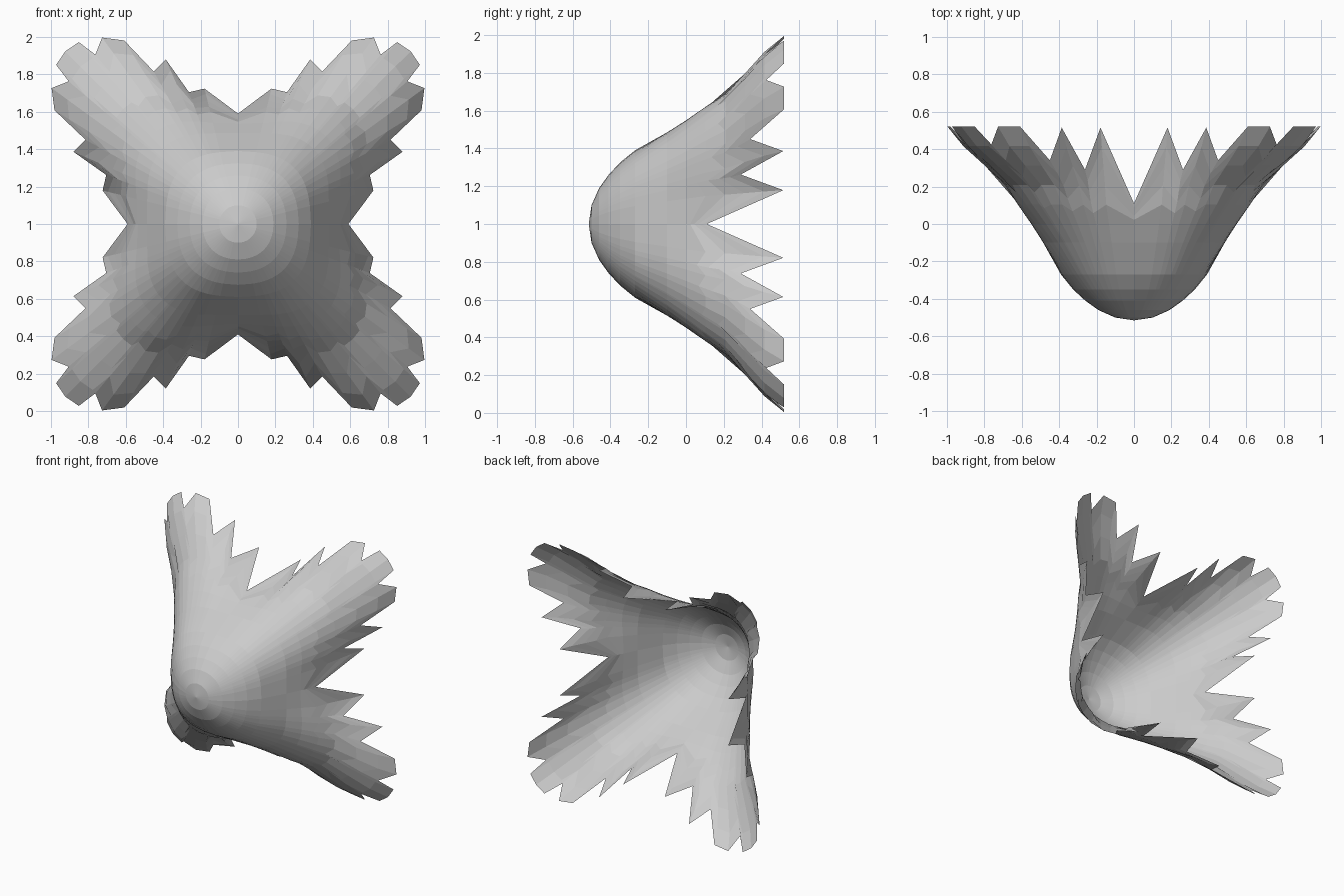
import bpy, bmesh
from math import sin, cos, radians

cube = bpy.data.objects.get("Cube")
if cube:
    bpy.data.objects.remove(cube, do_unlink=True)

FRONT = -0.515
OUTER_RINGS = 5

# Depth, radius along the axes, radius along the diagonals
PROFILE = [(-0.515, 0.0, 0.0), (-0.5, 0.1, 0.1), (-0.46, 0.19, 0.195), (-0.41, 0.26, 0.27),
           (-0.35, 0.325, 0.345), (-0.27, 0.39, 0.425), (-0.1, 0.485, 0.57), (0.0, 0.535, 0.665),
           (0.11, 0.59, 0.775), (0.23, 0.6, 0.89), (0.34, 0.61, 1.08),
           (0.43, 0.62, 1.21), (0.52, 0.63, 1.305)]
CAP = [row[0] for row in PROFILE[1:8]]

# Jagged rim of one eighth: angle from the axis, depth where the sheet ends
RIM = [(0, 0.11), (13.9, 0.515), (20.4, 0.29), (23.7, 0.515), (28.9, 0.34),
       (31.8, 0.52), (36.1, 0.52), (40.1, 0.425), (41.2, 0.52), (45, 0.52)]


def radius(angle, depth):
    """Rounded square that grows four arms towards the back."""
    for (y0, a0, d0), (y1, a1, d1) in zip(PROFILE, PROFILE[1:]):
        if depth <= y1 + 1e-6:
            t = (depth - y0) / (y1 - y0)
            axis, diagonal = a0 + t * (a1 - a0), d0 + t * (d1 - d0)
            return axis + (diagonal - axis) * abs(sin(2 * angle)) ** 2.3
    return diagonal


# Mirror the eighth into a quarter, then repeat it round the centre
quarter = RIM + [(90 - a, y) for a, y in reversed(RIM[1:-1])]
columns = [(radians(a + 90 * q), y) for q in range(4) for a, y in quarter]

bm = bmesh.new()
centre = bm.verts.new((0, FRONT, 1))
strips = []
for angle, end in columns:
    # Shared rings on the cap, then rings spread out to the rim
    outer = [CAP[-1] + (end - CAP[-1]) * (i + 1) / OUTER_RINGS for i in range(OUTER_RINGS)]
    strip = []
    for depth in CAP + outer:
        r = radius(angle, depth)
        strip.append(bm.verts.new((r * sin(angle), depth, 1 + r * cos(angle))))
    strips.append(strip)

for a, b in zip(strips, strips[1:] + strips[:1]):
    bm.faces.new((centre, a[0], b[0]))
    for i in range(len(a) - 1):
        bm.faces.new((a[i], a[i + 1], b[i + 1], b[i]))

bmesh.ops.recalc_face_normals(bm, faces=bm.faces)
bm.faces.ensure_lookup_table()
if bm.faces[0].normal.y > 0:
    bmesh.ops.reverse_faces(bm, faces=bm.faces)

mesh = bpy.data.meshes.new("four_armed_sheet")
bm.to_mesh(mesh)
bm.free()
sheet = bpy.data.objects.new("four_armed_sheet", mesh)
bpy.context.collection.objects.link(sheet)

# Plain grey
grey = bpy.data.materials.new("light_grey")
grey.use_nodes = True
colour = (0.6, 0.6, 0.6, 1)
grey.diffuse_color = colour
grey.node_tree.nodes["Principled BSDF"].inputs["Base Color"].default_value = colour
mesh.materials.append(grey)
